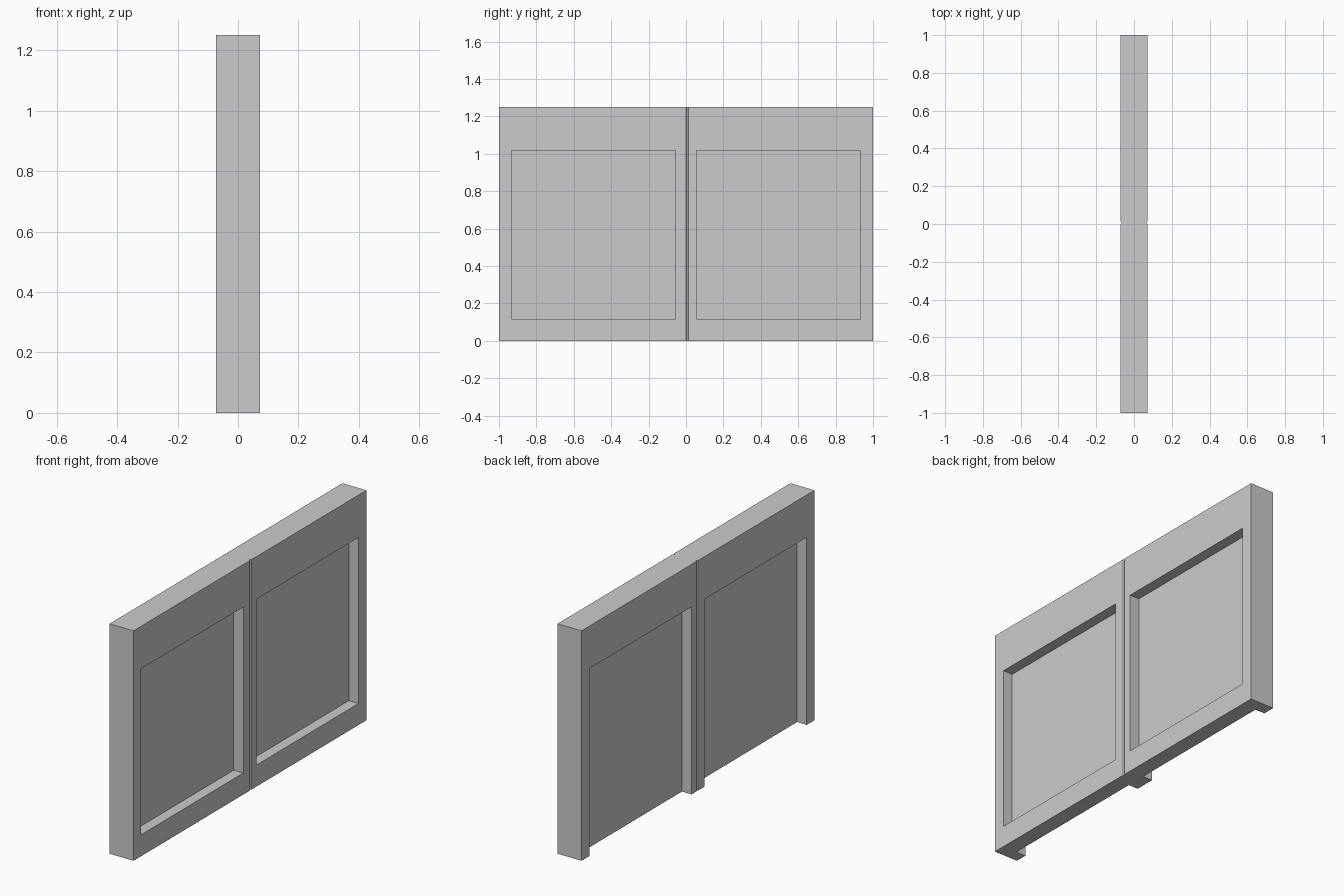
import bpy, bmesh

if "Cube" in bpy.data.objects:
    bpy.data.objects.remove(bpy.data.objects["Cube"])

H, T, D = 1.25, 0.072, 0.058     # height, half thickness, recess depth


def prism(name, pts, z0, z1):
    """Extrude a plan outline from z0 to z1."""
    bm = bmesh.new()
    face = bm.faces.new([bm.verts.new((x, y, z0)) for x, y in pts])
    top = bmesh.ops.extrude_face_region(bm, geom=[face])["geom"]
    bmesh.ops.translate(bm, vec=(0, 0, z1 - z0),
                        verts=[v for v in top if isinstance(v, bmesh.types.BMVert)])
    bmesh.ops.recalc_face_normals(bm, faces=bm.faces)
    mesh = bpy.data.meshes.new(name)
    bm.to_mesh(mesh)
    bm.free()
    obj = bpy.data.objects.new(name, mesh)
    bpy.context.collection.objects.link(obj)
    return obj


# Double door slab with a thin groove where the leaves meet
side = [(T, -1), (T, -0.001), (T - 0.007, 0.004), (T - 0.007, 0.010), (T, 0.013), (T, 1)]
door = prism("double_door", side + [(-x, y) for x, y in reversed(side)], 0, H)

# Recesses: closed at the bottom on the +x face, open on the -x face
for y0, y1 in ((-0.934, -0.057), (0.055, 0.932)):
    for s, z0 in ((1, 0.117), (-1, -0.1)):
        a, b = s * (T - D), s * (T + 0.1)
        cutter = prism("recess_cutter", [(a, y0), (b, y0), (b, y1), (a, y1)], z0, 1.019)
        cutter.hide_render = True
        mod = door.modifiers.new("recess", 'BOOLEAN')
        mod.operation, mod.solver, mod.object = 'DIFFERENCE', 'EXACT', cutter
        bpy.context.view_layer.objects.active = door
        bpy.ops.object.modifier_apply(modifier=mod.name)
        bpy.data.objects.remove(cutter)
